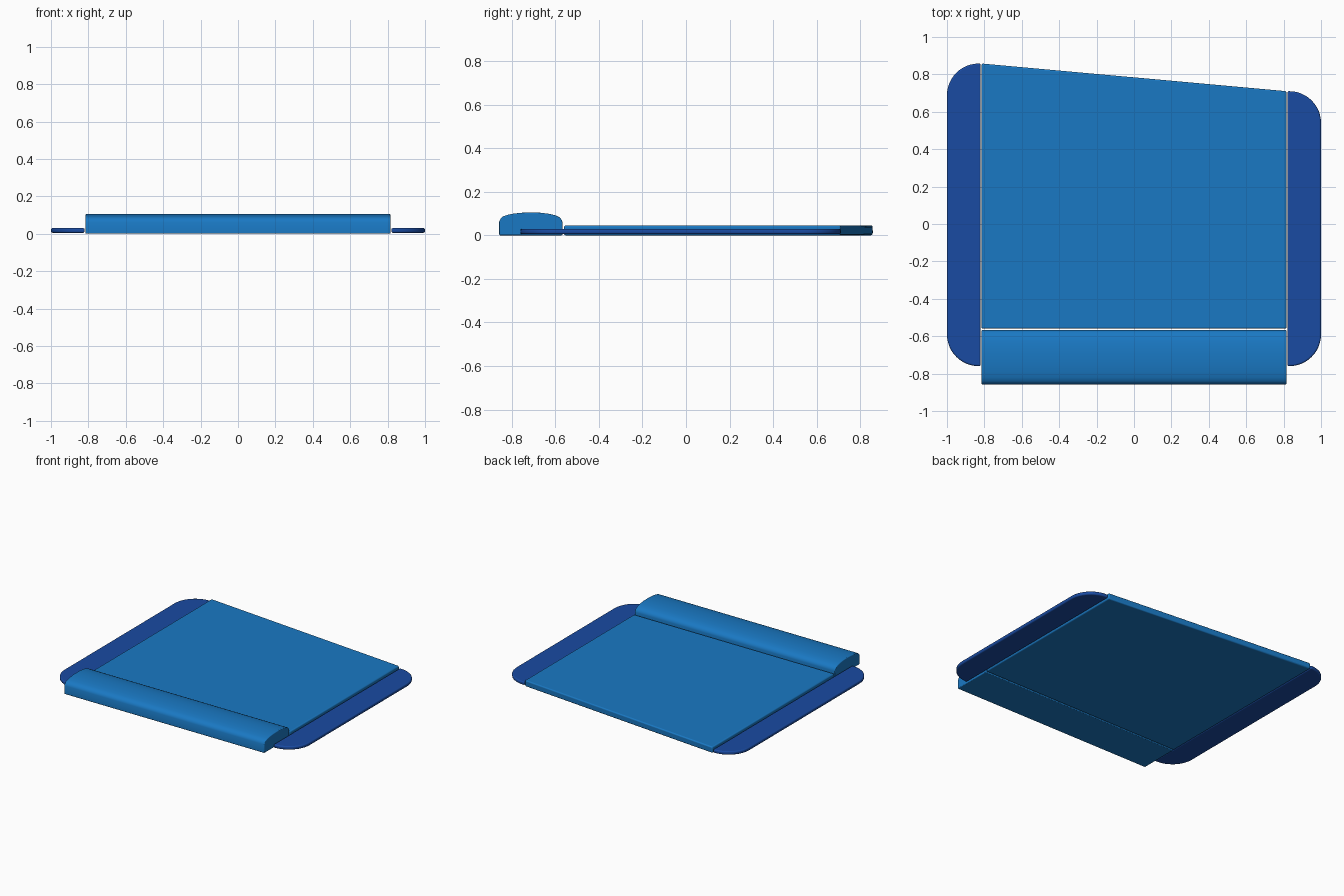
import bpy, bmesh, math

if "Cube" in bpy.data.objects:
    bpy.data.objects.remove(bpy.data.objects["Cube"])


def material(name, rgb):
    m = bpy.data.materials.new(name)
    m.diffuse_color = (*rgb, 1)
    m.use_nodes = True
    m.node_tree.nodes["Principled BSDF"].inputs["Base Color"].default_value = m.diffuse_color
    return m


LIGHT = material("light_blue", (0.01, 0.19, 0.55))
DARK = material("dark_blue", (0.01, 0.07, 0.36))


def extrude(name, base, offset, mat, bevel):
    """Extrude a closed 3D outline along an offset and round its edges."""
    bm = bmesh.new()
    face = bm.faces.new([bm.verts.new(p) for p in base])
    ext = bmesh.ops.extrude_face_region(bm, geom=[face])["geom"]
    bmesh.ops.translate(bm, vec=offset,
                        verts=[g for g in ext if isinstance(g, bmesh.types.BMVert)])
    bmesh.ops.recalc_face_normals(bm, faces=bm.faces)
    mesh = bpy.data.meshes.new(name)
    bm.to_mesh(mesh)
    bm.free()
    mesh.materials.append(mat)
    obj = bpy.data.objects.new(name, mesh)
    bpy.context.collection.objects.link(obj)
    mod = obj.modifiers.new("soft_edges", "BEVEL")
    mod.width, mod.segments, mod.limit_method = bevel, 3, 'ANGLE'
    mod.angle_limit = math.radians(40)
    bpy.ops.object.select_all(action='DESELECT')
    obj.select_set(True)
    bpy.context.view_layer.objects.active = obj
    bpy.ops.object.shade_smooth_by_angle(angle=math.radians(35))
    return obj


def flap_outline(side, back, front=-0.76, inner=0.82, outer=1.0, n=12):
    """Side strip outline: straight inside edge, rounded outer corners."""
    r = outer - inner - 0.01
    pts = [(side * inner, front, 0.005), (side * inner, back, 0.005)]
    for cy, start in ((back - r, 90), (front + r, 0)):
        for i in range(n + 1):
            a = math.radians(start - 90 * i / n)
            pts.append((side * (outer - r + r * math.cos(a)), cy + r * math.sin(a), 0.005))
    return pts


# Main sloping panel
extrude("main_panel",
        [(-0.815, -0.56, 0), (0.815, -0.56, 0), (0.815, 0.71, 0), (-0.815, 0.858, 0)],
        (0, 0, 0.045), LIGHT, 0.008)

# Thin rounded flaps on both sides
extrude("left_flap", flap_outline(-1, 0.858), (0, 0, 0.025), DARK, 0.008)
extrude("right_flap", flap_outline(1, 0.71), (0, 0, 0.025), DARK, 0.008)

# Domed front bar, extruded along x
profile = [(-0.858, 0), (-0.858, 0.062), (-0.852, 0.076), (-0.84, 0.087), (-0.82, 0.094),
           (-0.79, 0.1), (-0.75, 0.104), (-0.71, 0.105), (-0.67, 0.104), (-0.63, 0.099),
           (-0.6, 0.092), (-0.58, 0.082), (-0.57, 0.07), (-0.567, 0.058), (-0.567, 0)]
extrude("front_bar", [(-0.815, y, z) for y, z in profile], (1.63, 0, 0), LIGHT, 0.005)
